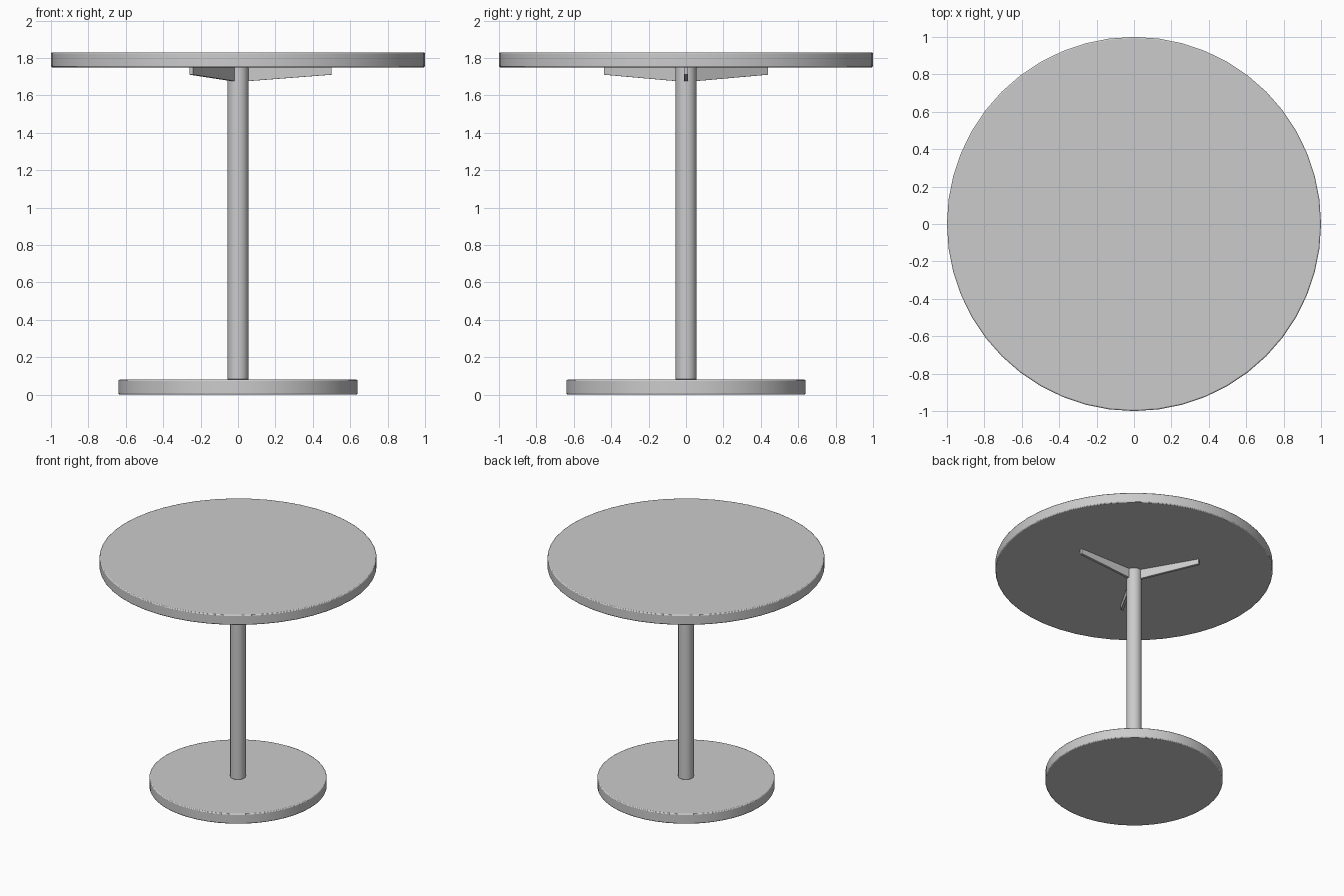
import bpy, bmesh, math
from mathutils import Matrix

if "Cube" in bpy.data.objects:
    bpy.data.objects.remove(bpy.data.objects["Cube"])


def finish(bm, name, bevel):
    bmesh.ops.recalc_face_normals(bm, faces=bm.faces)
    mesh = bpy.data.meshes.new(name)
    bm.to_mesh(mesh)
    bm.free()
    ob = bpy.data.objects.new(name, mesh)
    bpy.context.collection.objects.link(ob)
    mod = ob.modifiers.new("soft_edges", 'BEVEL')
    mod.width = bevel
    mod.segments = 2
    mod.limit_method = 'ANGLE'
    mod.angle_limit = math.radians(40)
    bpy.ops.object.select_all(action='DESELECT')
    ob.select_set(True)
    bpy.context.view_layer.objects.active = ob
    bpy.ops.object.shade_smooth_by_angle(angle=math.radians(30))
    return ob


def disc(name, radius, z0, z1, sides, bevel):
    bm = bmesh.new()
    bmesh.ops.create_cone(bm, cap_ends=True, segments=sides, radius1=radius, radius2=radius,
                          depth=z1 - z0, matrix=Matrix.Translation((0, 0, (z0 + z1) / 2)))
    return finish(bm, name, bevel)


def bracket(name, angle, half=0.01):
    # Tapered side profile (radius, z), extruded to plate thickness
    profile = [(0.045, 1.75), (0.045, 1.675), (0.50, 1.71), (0.50, 1.75)]
    bm = bmesh.new()
    face = bm.faces.new([bm.verts.new((r, -half, z)) for r, z in profile])
    ext = bmesh.ops.extrude_face_region(bm, geom=[face])
    moved = [v for v in ext["geom"] if isinstance(v, bmesh.types.BMVert)]
    bmesh.ops.translate(bm, verts=moved, vec=(0, 2 * half, 0))
    bm.transform(Matrix.Rotation(angle, 4, 'Z'))
    return finish(bm, name, 0.001)


# Round top, column and foot
disc("table_top", 1.0, 1.75, 1.83, 48, 0.007)
disc("column", 0.056, 0.08, 1.75, 32, 0.004)
disc("base_plate", 0.64, 0.0, 0.08, 48, 0.007)

# Three support brackets under the top
for i in range(3):
    bracket(f"support_bracket_{i + 1}", i * math.tau / 3)
